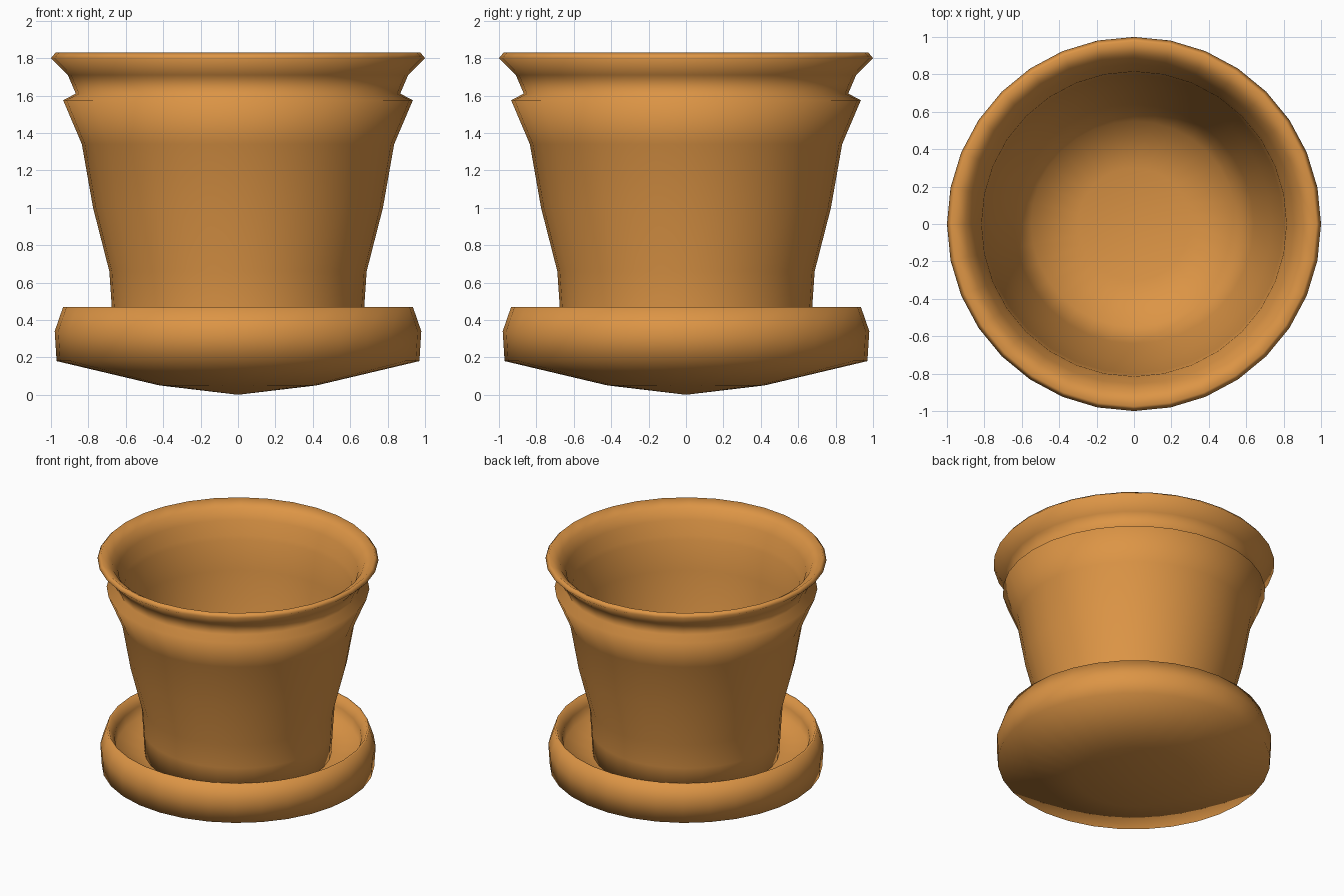
import bpy, bmesh, math

if "Cube" in bpy.data.objects:
    bpy.data.objects.remove(bpy.data.objects["Cube"])

SIDES = 32

clay = bpy.data.materials.new("terracotta")
clay.diffuse_color = (0.72, 0.30, 0.06, 1)
clay.use_nodes = True
clay.node_tree.nodes["Principled BSDF"].inputs["Base Color"].default_value = clay.diffuse_color


def lathe(name, profile):
    """Revolve (radius, z) points around z; radius 0 becomes a single pole."""
    bm = bmesh.new()
    rings = []
    for r, z in profile:
        if r == 0:
            rings.append([bm.verts.new((0, 0, z))] * SIDES)
        else:
            rings.append([bm.verts.new((r * math.cos(2 * math.pi * i / SIDES),
                                        r * math.sin(2 * math.pi * i / SIDES), z))
                          for i in range(SIDES)])
    for a, b in zip(rings, rings[1:]):
        for i in range(SIDES):
            j = (i + 1) % SIDES
            bm.faces.new(list(dict.fromkeys((a[i], a[j], b[j], b[i]))))
    bmesh.ops.recalc_face_normals(bm, faces=bm.faces)
    mesh = bpy.data.meshes.new(name)
    bm.to_mesh(mesh)
    bm.free()
    obj = bpy.data.objects.new(name, mesh)
    bpy.context.collection.objects.link(obj)
    mesh.materials.append(clay)
    bpy.ops.object.select_all(action='DESELECT')
    obj.select_set(True)
    bpy.context.view_layer.objects.active = obj
    bpy.ops.object.shade_smooth_by_angle(angle=math.radians(88))
    return obj


# Saucer: domed underside, bulging wall, rolled lip and shallow bowl floor
lathe("saucer", [
    (0, 0.0), (0.42, 0.05), (0.97, 0.18), (0.98, 0.34), (0.935, 0.47),
    (0.92, 0.47), (0.88, 0.40), (0.87, 0.32), (0.67, 0.29), (0.40, 0.22), (0, 0.19),
])

# Pot: tapered wall, collar, flared rim, inner ledge and hollow interior
lathe("pot", [
    (0, 0.20), (0.40, 0.23), (0.665, 0.29), (0.675, 0.47), (0.688, 0.66),
    (0.775, 1.0), (0.835, 1.34), (0.935, 1.575), (0.867, 1.61), (0.91, 1.71),
    (1.0, 1.80), (0.975, 1.83), (0.90, 1.78), (0.855, 1.71), (0.83, 1.60),
    (0.815, 1.57), (0.80, 1.34), (0.735, 1.0), (0.64, 0.60), (0.55, 0.36),
    (0.30, 0.30), (0, 0.28),
])
